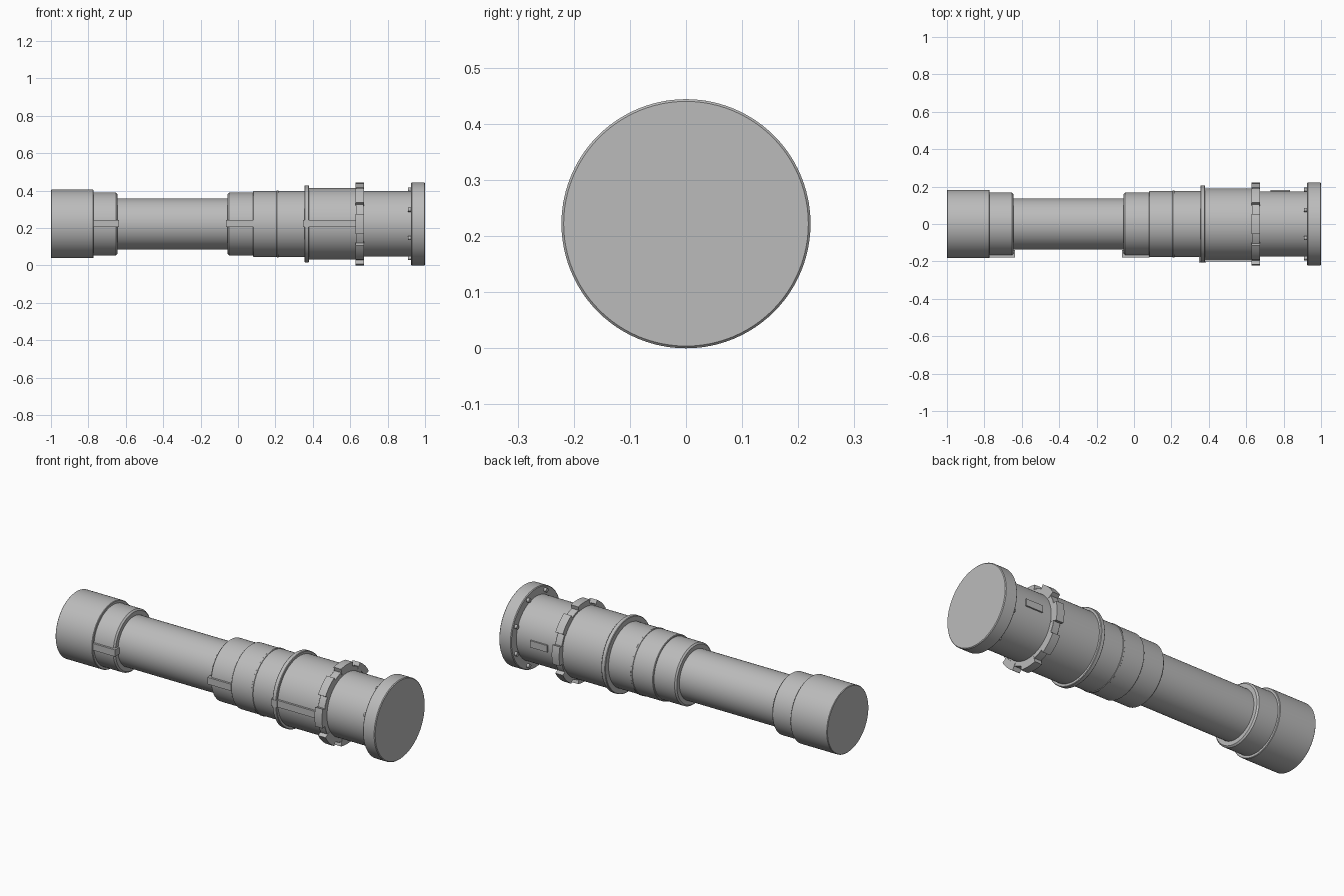
import bpy, bmesh, math
from mathutils import Matrix

if "Cube" in bpy.data.objects:
    bpy.data.objects.remove(bpy.data.objects["Cube"])

AXIS_Z = 0.222
grey = bpy.data.materials.new("plain_grey")
grey.diffuse_color = (0.5, 0.5, 0.5, 1)
grey.use_nodes = True
grey.node_tree.nodes["Principled BSDF"].inputs["Base Color"].default_value = grey.diffuse_color


def finish(name, bm, smooth=True):
    bmesh.ops.recalc_face_normals(bm, faces=bm.faces)
    me = bpy.data.meshes.new(name)
    bm.to_mesh(me)
    bm.free()
    me.materials.append(grey)
    ob = bpy.data.objects.new(name, me)
    bpy.context.collection.objects.link(ob)
    ob.location.z = AXIS_Z
    if smooth:
        bpy.ops.object.select_all(action='DESELECT')
        ob.select_set(True)
        bpy.context.view_layer.objects.active = ob
        bpy.ops.object.shade_smooth_by_angle(angle=math.radians(30))
    return ob


def barrel(name, x0, x1, r, c0=0.003, c1=0.003, n=96):
    """Solid turned section along x with chamfered ends."""
    bm = bmesh.new()
    rings = []
    for x, rad in ((x0, r - c0), (x0 + c0, r), (x1 - c1, r), (x1, r - c1)):
        rings.append([bm.verts.new((x, rad * math.cos(2 * math.pi * i / n),
                                    rad * math.sin(2 * math.pi * i / n))) for i in range(n)])
    for a, b in zip(rings, rings[1:]):
        for i in range(n):
            j = (i + 1) % n
            bm.faces.new((a[i], a[j], b[j], b[i]))
    bm.faces.new(rings[0])
    bm.faces.new(rings[-1])
    return finish(name, bm)


def arc_block(bm, x0, x1, r0, r1, mid, width, steps=6):
    """Curved block hugging the axis; angles in degrees, 0 = +y, 90 = up."""
    sections = []
    for k in range(steps + 1):
        a = math.radians(mid - width / 2 + width * k / steps)
        sections.append([bm.verts.new((x, r * math.cos(a), r * math.sin(a)))
                         for x, r in ((x0, r0), (x1, r0), (x1, r1), (x0, r1))])
    for a, b in zip(sections, sections[1:]):
        for i in range(4):
            j = (i + 1) % 4
            bm.faces.new((a[i], a[j], b[j], b[i]))
    bm.faces.new(sections[0])
    bm.faces.new(sections[-1])


def box(name, x0, x1, y0, y1, z0, z1):
    bm = bmesh.new()
    m = Matrix.Translation(((x0 + x1) / 2, (y0 + y1) / 2, (z0 + z1) / 2)) @ \
        Matrix.Diagonal((x1 - x0, y1 - y0, z1 - z0, 1))
    bmesh.ops.create_cube(bm, size=1, matrix=m)
    return finish(name, bm, False)


# Main turned body, left to right
barrel("rear_cap", -1.0, -0.772, 0.183)
barrel("rear_collar", -0.775, -0.645, 0.168, 0.001, 0.008)
barrel("grip_tube", -0.66, -0.04, 0.137)
barrel("front_collar", -0.055, 0.085, 0.168, 0.008, 0.001)
barrel("stepped_sleeve", 0.08, 0.37, 0.176)
barrel("sleeve_seam", 0.207, 0.217, 0.179, 0.001, 0.001)
barrel("stop_ring", 0.355, 0.38, 0.206)
barrel("wide_sleeve", 0.375, 0.635, 0.191)
barrel("neck", 0.66, 0.93, 0.175)
barrel("end_flange", 0.925, 1.0, 0.222, 0.004, 0.004)

# Notched ring with eight lugs
barrel("lug_ring", 0.63, 0.672, 0.2, 0.001, 0.001)
bm = bmesh.new()
for i in range(8):
    arc_block(bm, 0.628, 0.674, 0.185, 0.222, i * 45 + 90, 28)
finish("ring_lugs", bm)

# Bolts behind the end flange
bm = bmesh.new()
for i in range(8):
    a = math.radians(22.5 + 45 * i)
    m = Matrix.Translation((0.921, 0.198 * math.cos(a), 0.198 * math.sin(a))) @ \
        Matrix.Rotation(math.pi / 2, 4, 'Y')
    bmesh.ops.create_cone(bm, cap_ends=True, segments=16, radius1=0.011,
                          radius2=0.011, depth=0.022, matrix=m)
finish("flange_bolts", bm)

# Latch blocks and rail along the front side
box("rear_latch", -0.775, -0.635, -0.178, -0.14, -0.017, 0.021)
box("front_latch", -0.065, 0.082, -0.178, -0.14, -0.017, 0.021)
box("stop_ring_key", 0.348, 0.385, -0.207, -0.17, -0.017, 0.021)
box("side_rail", 0.375, 0.632, -0.201, -0.17, -0.017, 0.021)

# Thin plate on the back of the neck
box("back_plate", 0.73, 0.835, 0.16, 0.182, -0.017, 0.021)
